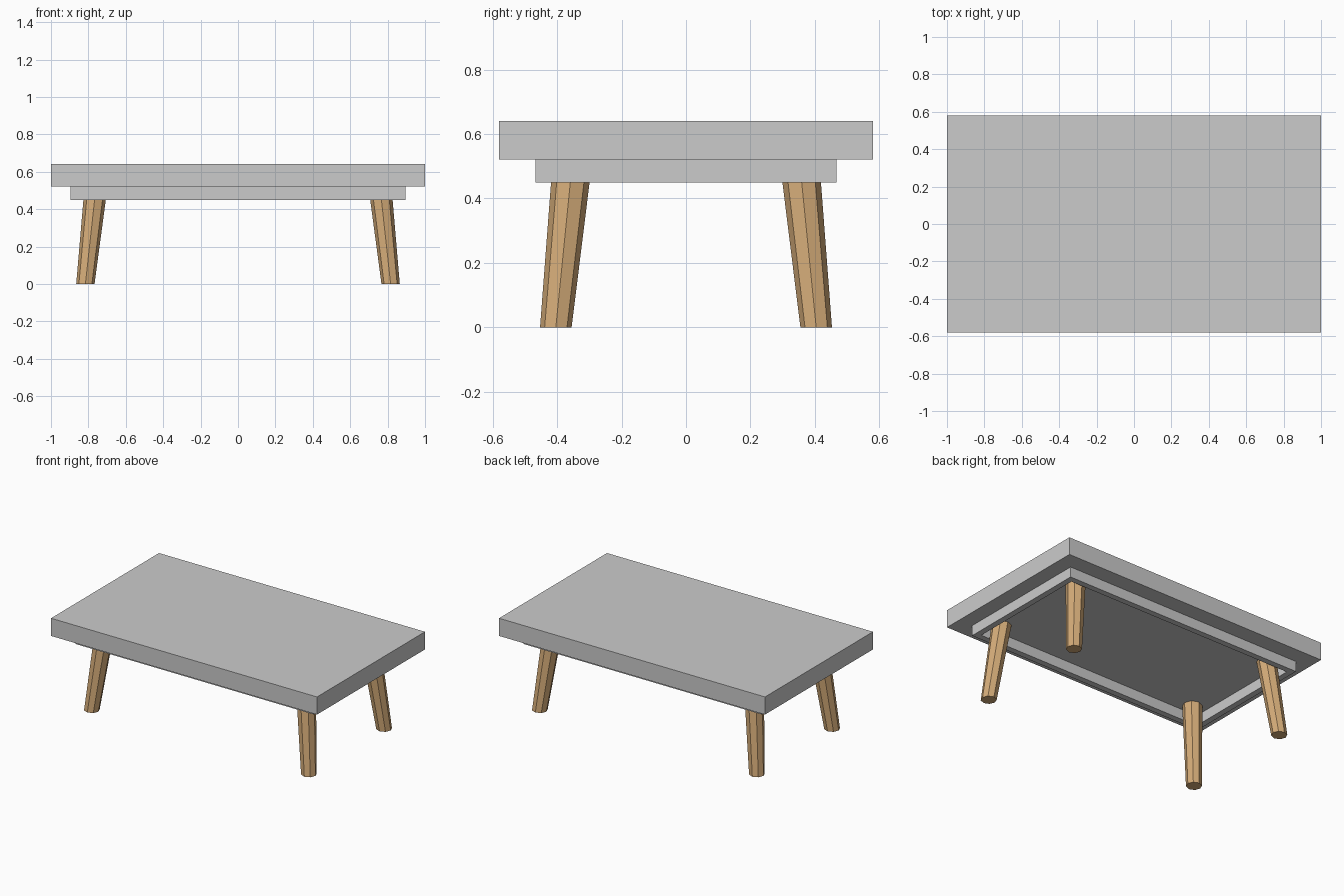
import bpy, bmesh
from mathutils import Matrix

if "Cube" in bpy.data.objects:
    bpy.data.objects.remove(bpy.data.objects["Cube"])


def material(name, rgb):
    m = bpy.data.materials.new(name)
    m.diffuse_color = (*rgb, 1)
    m.use_nodes = True
    m.node_tree.nodes["Principled BSDF"].inputs["Base Color"].default_value = m.diffuse_color
    return m


GREY = material("grey paint", (0.6, 0.6, 0.6))
WOOD = material("light wood", (0.66, 0.41, 0.19))


def finish(name, bm, mat):
    bmesh.ops.recalc_face_normals(bm, faces=bm.faces)
    me = bpy.data.meshes.new(name)
    bm.to_mesh(me)
    bm.free()
    me.materials.append(mat)
    ob = bpy.data.objects.new(name, me)
    bpy.context.collection.objects.link(ob)


# table top slab
bm = bmesh.new()
bmesh.ops.create_cube(bm, size=1, matrix=Matrix.Translation((0, 0, 0.58))
                      @ Matrix.Diagonal((2, 1.16, 0.12, 1)))
finish("table_top", bm, GREY)

# hollow apron frame under the top
bm = bmesh.new()
rings = []
for inset, z in ((0, 0.45), (0, 0.52), (0.04, 0.52), (0.04, 0.45)):
    x, y = 0.896 - inset, 0.467 - inset
    rings.append([bm.verts.new((sx * x, sy * y, z))
                  for sx, sy in ((-1, -1), (1, -1), (1, 1), (-1, 1))])
for r in range(4):
    a, b = rings[r], rings[(r + 1) % 4]
    for i in range(4):
        j = (i + 1) % 4
        bm.faces.new((a[i], a[j], b[j], b[i]))
finish("apron", bm, GREY)

# four splayed, tapered octagonal legs
for sx, side in ((-1, "left"), (1, "right")):
    for sy, end in ((-1, "front"), (1, "back")):
        bm = bmesh.new()
        bmesh.ops.create_cone(bm, cap_ends=True, segments=8, radius1=0.049,
                              radius2=0.0615, depth=0.52,
                              matrix=Matrix.Translation((0, 0, 0.26)))
        for v in bm.verts:
            t = v.co.z / 0.52
            v.co.x += sx * (0.816 - 0.057 * t)
            v.co.y += sy * (0.404 - 0.052 * t)
        finish(f"{end}_{side}_leg", bm, WOOD)
